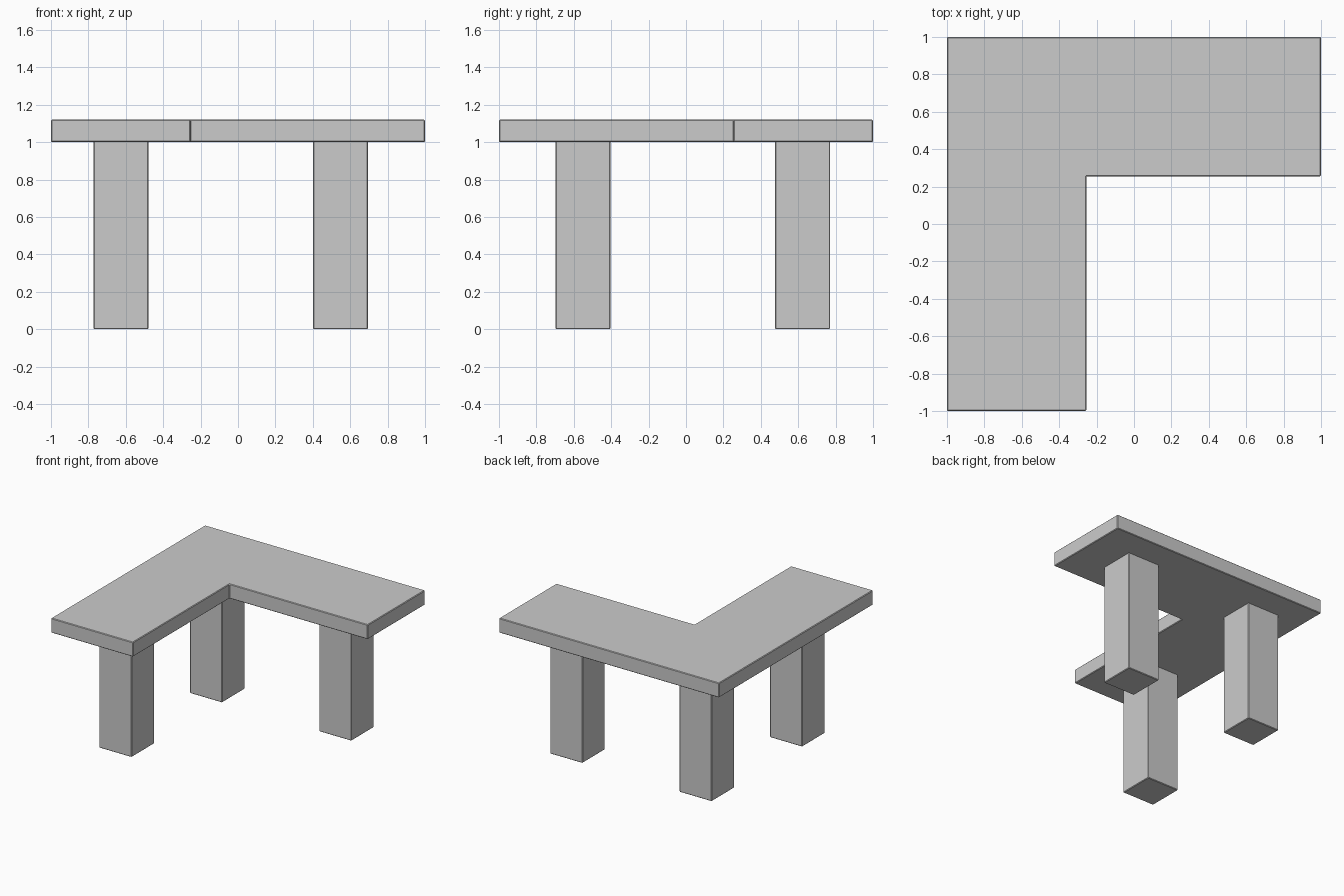
import bpy, bmesh

if "Cube" in bpy.data.objects:
    bpy.data.objects.remove(bpy.data.objects["Cube"])

TOP_Z, BOTTOM_Z = 1.12, 1.0
INNER = 0.255
LEG = 0.294


def prism(name, outline, z0, z1, bevel=0.005):
    """Extrude a flat outline upward and ease its edges with a fine chamfer."""
    bm = bmesh.new()
    face = bm.faces.new([bm.verts.new((x, y, z0)) for x, y in outline])
    ext = bmesh.ops.extrude_face_region(bm, geom=[face])
    verts = [g for g in ext["geom"] if isinstance(g, bmesh.types.BMVert)]
    bmesh.ops.translate(bm, verts=verts, vec=(0, 0, z1 - z0))
    bmesh.ops.recalc_face_normals(bm, faces=bm.faces)
    mesh = bpy.data.meshes.new(name)
    bm.to_mesh(mesh)
    bm.free()
    obj = bpy.data.objects.new(name, mesh)
    bpy.context.collection.objects.link(obj)
    mod = obj.modifiers.new("edge_chamfer", "BEVEL")
    mod.width, mod.segments = bevel, 1
    return obj


# L-shaped table top
prism("table_top", [(-1, -1), (-INNER, -1), (-INNER, INNER),
                    (1, INNER), (1, 1), (-1, 1)], BOTTOM_Z, TOP_Z)

# Three square legs: one at the corner, one under each arm
h = LEG / 2
for name, x, y in [("corner_leg", -0.626, 0.624),
                   ("front_leg", -0.626, -0.551),
                   ("right_leg", 0.549, 0.624)]:
    prism(name, [(x - h, y - h), (x + h, y - h), (x + h, y + h), (x - h, y + h)],
          0, BOTTOM_Z + 0.005)
